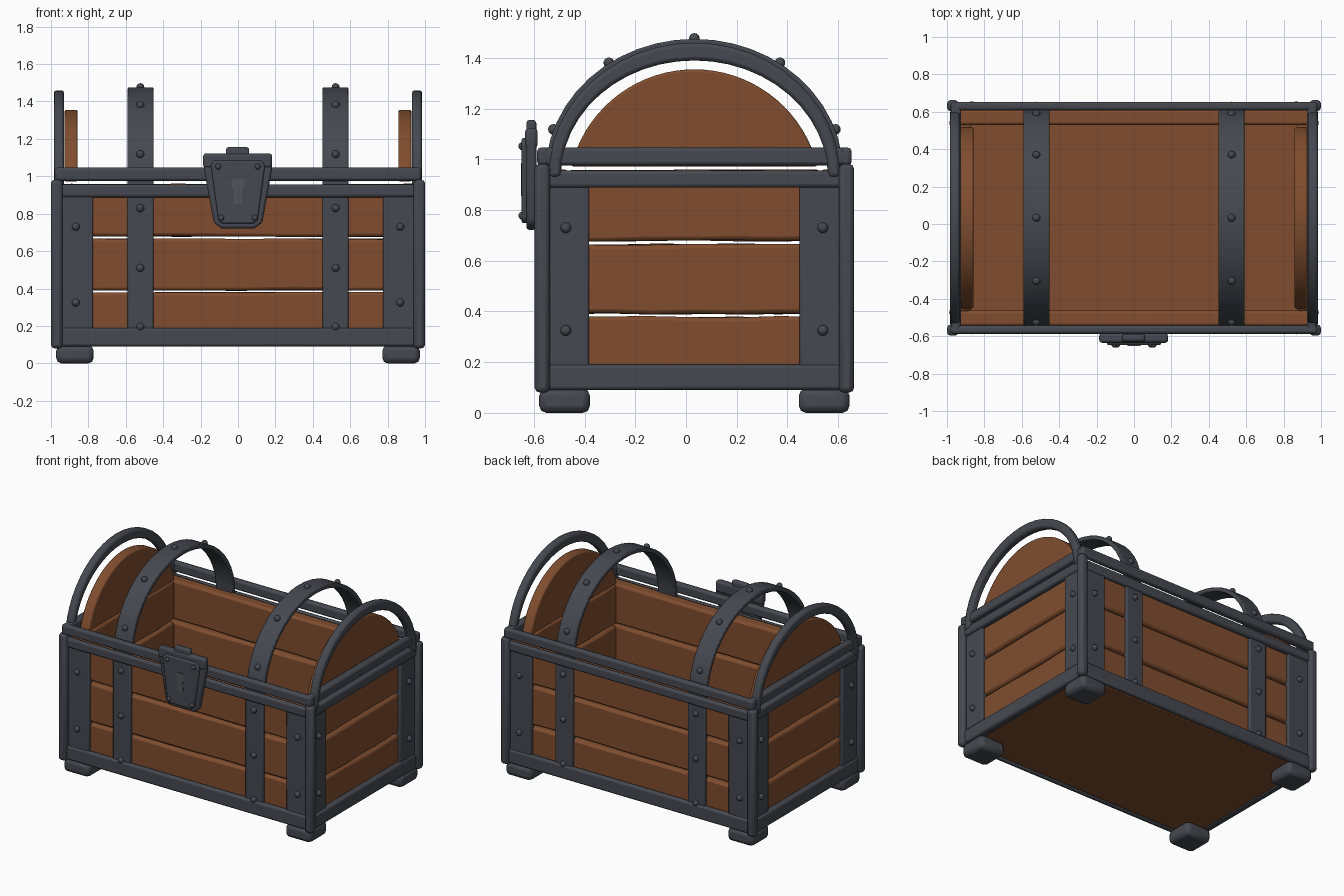
import bpy, bmesh, math, random
from mathutils import Matrix, Vector

random.seed(4)
if "Cube" in bpy.data.objects:
    bpy.data.objects.remove(bpy.data.objects["Cube"])

YC = 0.033  # middle of the chest body in y


def material(name, rgb):
    m = bpy.data.materials.new(name)
    m.use_nodes = True
    m.diffuse_color = (*rgb, 1)
    bsdf = m.node_tree.nodes["Principled BSDF"]
    bsdf.inputs["Base Color"].default_value = (*rgb, 1)
    bsdf.inputs["Roughness"].default_value = 0.7
    return m


WOOD = material("brown wood", (0.215, 0.075, 0.028))
IRON = material("dark iron", (0.06, 0.066, 0.08))
STEEL = material("keyhole grey", (0.08, 0.087, 0.10))


def finish(name, bm, mat, bevel=0.0, segments=2):
    bmesh.ops.recalc_face_normals(bm, faces=bm.faces)
    mesh = bpy.data.meshes.new(name)
    bm.to_mesh(mesh)
    bm.free()
    mesh.materials.append(mat)
    ob = bpy.data.objects.new(name, mesh)
    bpy.context.collection.objects.link(ob)
    if bevel:
        mod = ob.modifiers.new("soft edges", 'BEVEL')
        mod.width = bevel
        mod.segments = segments
        mod.limit_method = 'ANGLE'
        mod.angle_limit = math.radians(40)
    bpy.ops.object.select_all(action='DESELECT')
    ob.select_set(True)
    bpy.context.view_layer.objects.active = ob
    bpy.ops.object.shade_smooth_by_angle(angle=math.radians(40))
    return ob


def box(name, x, y, z, mat, bevel=0.012, wobble=None):
    """Bevelled box from (low, high) pairs; wobble warps it along an axis."""
    bm = bmesh.new()
    size = Vector((x[1] - x[0], y[1] - y[0], z[1] - z[0]))
    mid = Vector((sum(x), sum(y), sum(z))) / 2
    bmesh.ops.create_cube(bm, size=1, matrix=Matrix.Translation(mid) @ Matrix.Diagonal((*size, 1)))
    if wobble is not None:
        long_edges = [e for e in bm.edges
                      if abs((e.verts[0].co - e.verts[1].co)[wobble]) > 0.1
                      and abs(e.verts[0].co.z - e.verts[1].co.z) < 0.01]
        bmesh.ops.subdivide_edges(bm, edges=long_edges, cuts=5)
        for v in bm.verts:
            v.co.z += random.uniform(-0.004, 0.004)
    return finish(name, bm, mat, bevel)


def prism(name, points, axis, low, high, mat, bevel=0.01):
    """Extrude an outline of the plane across axis 'x' or 'y'."""
    bm = bmesh.new()
    place = (lambda a, b: (low, a, b)) if axis == 'x' else (lambda a, b: (a, low, b))
    face = bm.faces.new([bm.verts.new(place(a, b)) for a, b in points])
    out = bmesh.ops.extrude_face_region(bm, geom=[face])
    step = Vector((high - low, 0, 0)) if axis == 'x' else Vector((0, high - low, 0))
    bmesh.ops.translate(bm, vec=step, verts=[g for g in out["geom"] if isinstance(g, bmesh.types.BMVert)])
    return finish(name, bm, mat, bevel)


def arc(ry, rz, base, steps=24):
    angles = [math.pi * i / steps for i in range(steps + 1)]
    return [(YC + ry * math.cos(a), base + rz * math.sin(a)) for a in angles]


def arch(name, ry, rz, thick_y, thick_z, base, low, high, bevel):
    outline = arc(ry, rz, base) + arc(ry - thick_y, rz - thick_z, base)[::-1]
    return prism(name, outline, 'x', low, high, IRON, bevel)


def span(side, a, b):
    return (a, b) if side > 0 else (-b, -a)


def yspan(side, a, b):
    lo, hi = span(side, a, b)
    return (YC + lo, YC + hi)


rivet_spots = []
sides = ((1, "left"), (-1, "right"))
ends = ((-1, "front"), (1, "back"))

# Plank walls and floor
box("floor", (-0.93, 0.93), (YC - 0.57, YC + 0.57), (0.095, 0.125), WOOD, 0.005)
for row, z in enumerate(((0.1, 0.379), (0.391, 0.665), (0.679, 0.957))):
    for s, label in ends:
        box(f"{label}_plank_{row + 1}", (-0.945, 0.945), yspan(s, 0.495, 0.58), z, WOOD, 0.016, 0)
    for s, label in sides:
        box(f"{label}_plank_{row + 1}", span(s, 0.87, 0.945), (YC - 0.5, YC + 0.5), z, WOOD, 0.016, 1)

# Rails along the body and the lid frame
for tag, z, out in (("bottom", (0.09, 0.19), 0.612), ("top", (0.888, 0.956), 0.612), ("lid", (0.976, 1.046), 0.62)):
    for s, label in ends:
        box(f"{label}_{tag}_rail", (-0.98, 0.98), yspan(s, 0.575, out), z, IRON, 0.014)
    for s, label in sides:
        box(f"{label}_{tag}_rail", span(s, 0.925, 0.978), (YC - out + 0.005, YC + out - 0.005), z, IRON, 0.014)

# Corner posts, feet and corner bands
for sx, xl in sides:
    for sy, yl in ends:
        tag = f"{yl}_{xl}"
        box(f"{tag}_post", span(sx, 0.938, 1.0), yspan(sy, 0.57, 0.63), (0.08, 0.982), IRON, 0.02)
        box(f"{tag}_foot", span(sx, 0.772, 0.972), yspan(sy, 0.412, 0.612), (0.0, 0.096), IRON, 0.028)
        box(f"{tag}_face_band", span(sx, 0.775, 0.945), yspan(sy, 0.56, 0.6), (0.1, 0.95), IRON, 0.008)
        box(f"{tag}_end_band", span(sx, 0.92, 0.965), yspan(sy, 0.415, 0.585), (0.1, 0.95), IRON, 0.008)
        box(f"{tag}_strap", span(sx, 0.452, 0.59), yspan(sy, 0.565, 0.598), (0.14, 0.95), IRON, 0.008)
        for z in (0.325, 0.73):
            rivet_spots.append((sx * 0.867, YC + sy * 0.602, z))
            rivet_spots.append((sx * 0.967, YC + sy * 0.507, z))
        for z in (0.195, 0.51, 0.83):
            rivet_spots.append((sx * 0.522, YC + sy * 0.6, z))

# Lid: end boards, end hoops and strap hoops
for s, label in sides:
    board = [p for p in arc(0.5, 0.5, 0.855, 40) if p[1] > 0.965]
    prism(f"{label}_lid_board", board, 'x', *span(s, 0.857, 0.928), WOOD, 0.01)
    arch(f"{label}_end_hoop", 0.577, 0.53, 0.05, 0.07, 0.93, *span(s, 0.93, 0.985), 0.015)
    arch(f"{label}_strap_hoop", 0.587, 0.53, 0.028, 0.03, 0.945, *span(s, 0.452, 0.59), 0.006)
    for deg in (19, 55, 90, 125, 161):
        a = math.radians(deg)
        rivet_spots.append((s * 0.522, YC + 0.588 * math.cos(a), 0.945 + 0.532 * math.sin(a)))

# Lock: back plate, hinge block, tab, raised face and keyhole


def mirrored(half):
    return half + [(-x, z) for x, z in reversed(half)]


lock_half = [(0.09, 0.722), (0.13, 0.752), (0.182, 1.04), (0.182, 1.12)]
face_half = [(0.085, 0.748), (0.105, 0.765), (0.145, 1.06), (0.125, 1.085)]
prism("lock_plate", mirrored(lock_half), 'y', -0.63, -0.59, IRON, 0.012)
prism("lock_face", mirrored(face_half), 'y', -0.648, -0.62, IRON, 0.008)
box("lock_block", (-0.186, 0.182), (-0.635, -0.585), (1.045, 1.122), IRON, 0.014)
box("lock_tab", (-0.065, 0.06), (-0.63, -0.59), (1.08, 1.156), IRON, 0.014)
keyhole_half = [(0.026, 0.855), (0.02, 0.925), (0.034, 0.945), (0.034, 0.985)]
prism("keyhole", mirrored(keyhole_half), 'y', -0.651, -0.645, STEEL, 0)
for x, z in ((0.105, 1.052), (0.09, 0.778)):
    rivet_spots += [(x, -0.645, z), (-x, -0.645, z)]

# Rivets
bm = bmesh.new()
for spot in rivet_spots:
    r = 0.016 if spot[1] < -0.64 else 0.021
    bmesh.ops.create_uvsphere(bm, u_segments=12, v_segments=8, radius=r, matrix=Matrix.Translation(spot))
finish("rivets", bm, IRON)
